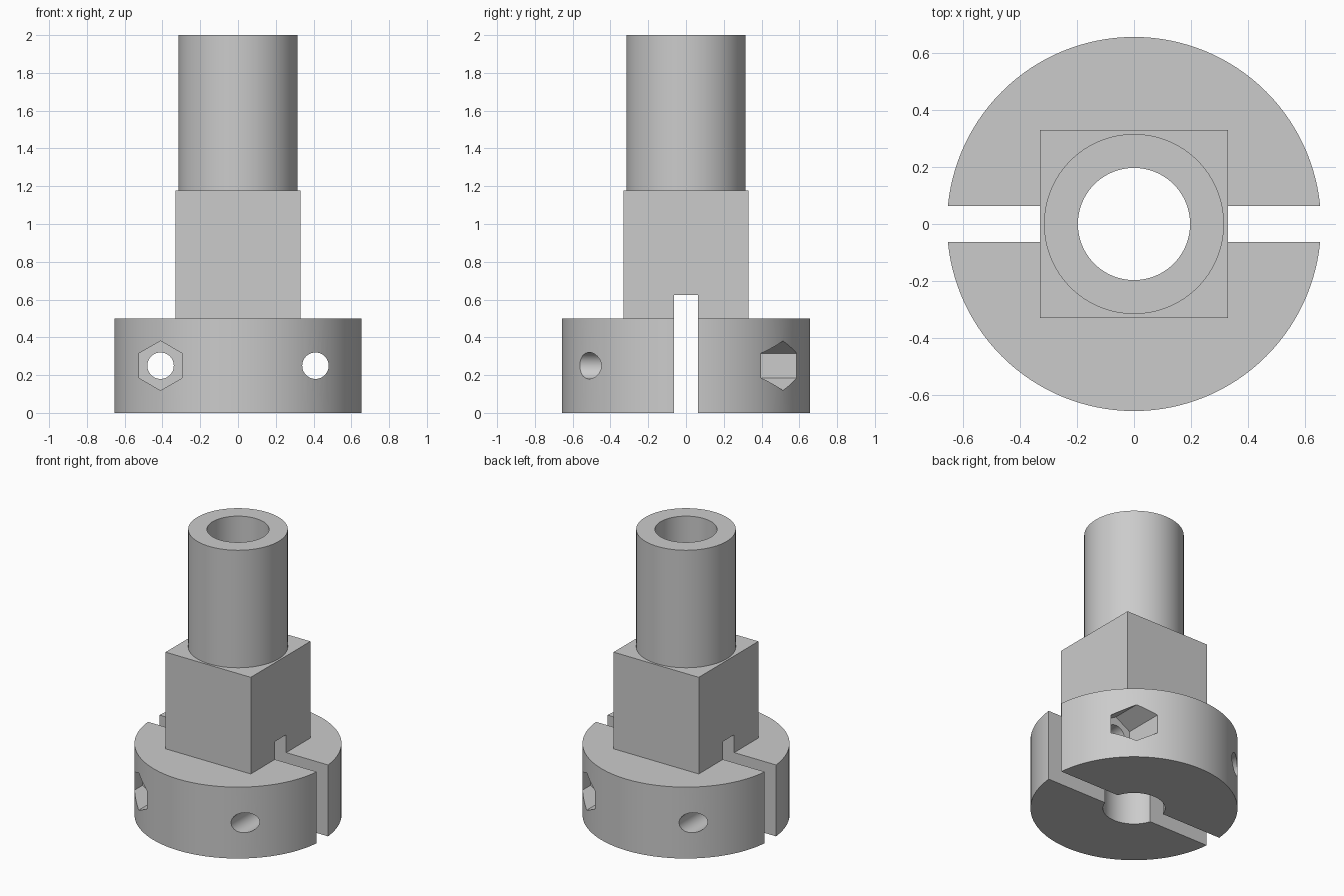
import bpy
import math

default = bpy.data.objects.get("Cube")
if default:
    bpy.data.objects.remove(default, do_unlink=True)

grey = bpy.data.materials.new("light grey")
grey.use_nodes = True
colour = (0.6, 0.6, 0.6, 1)
grey.diffuse_color = colour
grey.node_tree.nodes["Principled BSDF"].inputs["Base Color"].default_value = colour


def finish(name):
    obj = bpy.context.object
    obj.name = name
    obj.data.materials.append(grey)
    return obj


def rod(name, radius, low, high, sides=128):
    """Upright prism between two heights."""
    bpy.ops.mesh.primitive_cylinder_add(
        vertices=sides, radius=radius, depth=high - low, location=(0, 0, (low + high) / 2))
    return finish(name)


def cross_rod(name, radius, x, z, start, end, sides):
    """Prism lying along y, with a corner pointing up."""
    bpy.ops.mesh.primitive_cylinder_add(
        vertices=sides, radius=radius, depth=abs(end - start),
        location=(x, (start + end) / 2, z), rotation=(math.pi / 2, 0, 0))
    return finish(name)


def block(name, size, low, high):
    bpy.ops.mesh.primitive_cube_add(size=1, location=(0, 0, (low + high) / 2))
    obj = finish(name)
    obj.scale = (size[0], size[1], high - low)
    return obj


def combine(target, tool, operation):
    """Apply a boolean and discard the helper."""
    tool.hide_render = True
    bpy.context.view_layer.update()
    mod = target.modifiers.new(operation.lower(), "BOOLEAN")
    mod.operation = operation
    mod.solver = "EXACT"
    mod.object = tool
    bpy.context.view_layer.objects.active = target
    bpy.ops.object.modifier_apply(modifier=mod.name)
    bpy.data.objects.remove(tool, do_unlink=True)


# Round clamp base, square shoulder and round tube as one solid
body = rod("clamp_adapter", 0.657, 0, 0.5)
combine(body, block("square_shoulder", (0.66, 0.66), 0.3, 1.177), "UNION")
combine(body, rod("tube", 0.316, 0.8, 2), "UNION")

# Central bore and clamping slot
combine(body, rod("bore", 0.197, -0.2, 2.2), "DIFFERENCE")
combine(body, block("clamp_slot", (2, 0.125), -0.2, 0.625), "DIFFERENCE")

# Bolt holes, each with a nut pocket on the opposite face
for side in (-1, 1):
    x = 0.41 * side
    combine(body, cross_rod("bolt_hole", 0.07, x, 0.25, -1, 1, 48), "DIFFERENCE")
    combine(body, cross_rod("nut_pocket", 0.131, x, 0.25, 0.31 * side, side, 6), "DIFFERENCE")

bpy.ops.object.select_all(action="DESELECT")
body.select_set(True)
bpy.context.view_layer.objects.active = body
bpy.ops.object.shade_smooth_by_angle(angle=math.radians(30))
